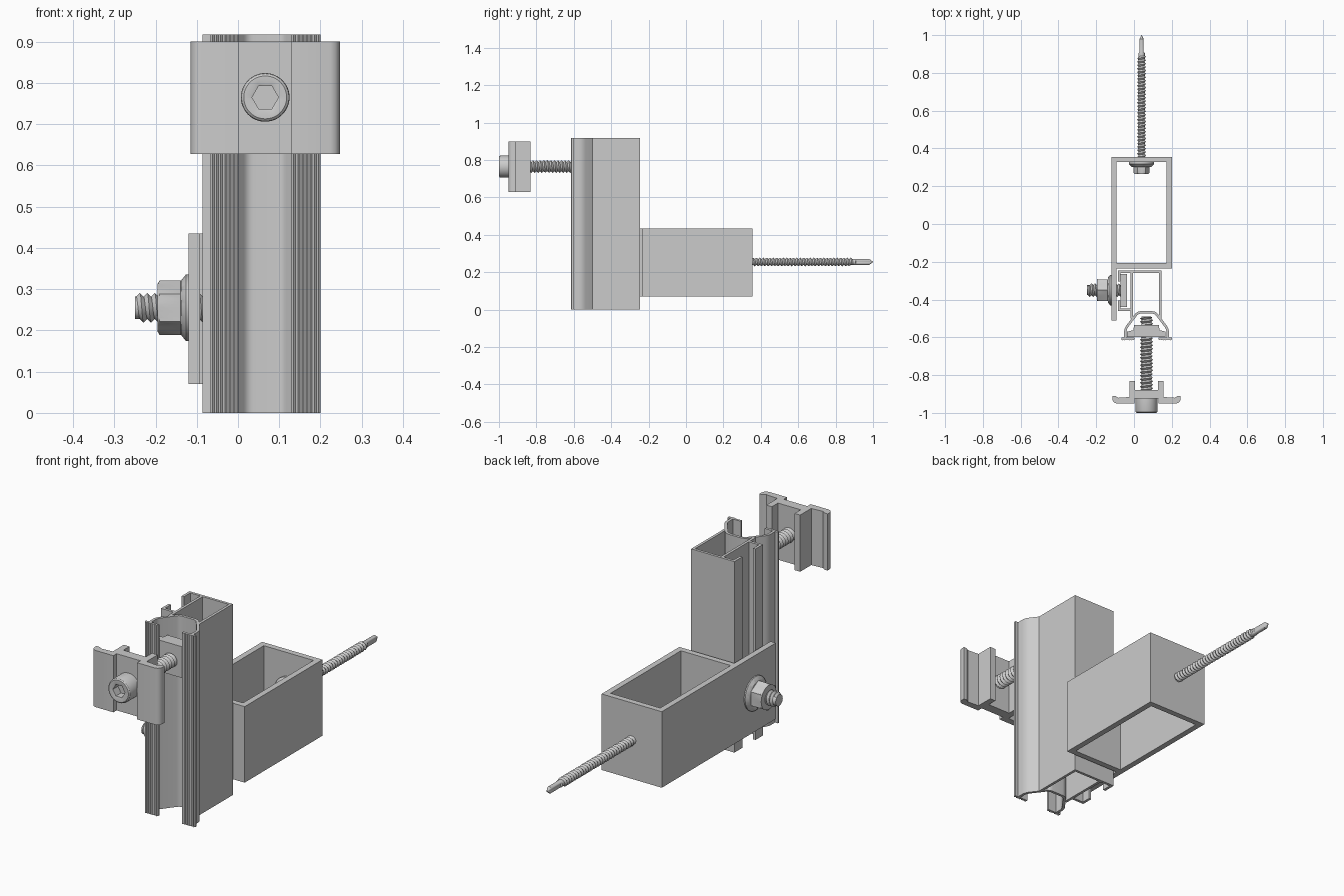
import bpy, bmesh
from math import pi, cos, sin, radians
from mathutils import Vector as V

if "Cube" in bpy.data.objects:
    bpy.data.objects.remove(bpy.data.objects["Cube"])

CX = 0.066          # centre line of rail and clamp
ZB = 0.255          # height of bracket fasteners


def finish(name, bm):
    bmesh.ops.recalc_face_normals(bm, faces=bm.faces[:])
    me = bpy.data.meshes.new(name)
    bm.to_mesh(me)
    bm.free()
    me.shade_smooth()
    me.set_sharp_from_angle(angle=radians(30))
    ob = bpy.data.objects.new(name, me)
    bpy.context.collection.objects.link(ob)
    return ob


def prism(name, polys, z0, z1):
    """Extrude xy outlines from z0 to z1."""
    bm = bmesh.new()
    for poly in polys:
        lo = [bm.verts.new((x, y, z0)) for x, y in poly]
        hi = [bm.verts.new((x, y, z1)) for x, y in poly]
        bm.faces.new(lo)
        bm.faces.new(hi)
        for i in range(len(lo)):
            bm.faces.new((lo[i - 1], lo[i], hi[i], hi[i - 1]))
    return finish(name, bm)


def strip(path, t):
    """Outline of a mitred sheet of thickness t along a path."""
    p = [V(q) for q in path]
    left, right = [], []
    for i, q in enumerate(p):
        a = (q - p[i - 1]).normalized() if i else (p[1] - q).normalized()
        b = (p[i + 1] - q).normalized() if i < len(p) - 1 else a
        na, nb = V((-a.y, a.x)), V((-b.y, b.x))
        m = (na + nb).normalized()
        m *= t / 2 / m.dot(na)
        left.append(q + m)
        right.append(q - m)
    return left + right[::-1]


def fillet(path, d):
    """Replace inner corners with small curves."""
    p = [V(q) for q in path]
    out = [p[0]]
    for a, q, b in zip(p, p[1:], p[2:]):
        s, e = q + (a - q).normalized() * d, q + (b - q).normalized() * d
        for k in range(6):
            f = k / 5
            out.append(s * (1 - f) ** 2 + q * 2 * f * (1 - f) + e * f * f)
    return out + [p[-1]]


def shape_scale(shape, a):
    if shape == 'hex':
        return cos(pi / 6) / cos(a % (pi / 3) - pi / 6)
    if shape == 'flute':
        return 1 - 0.4 * abs(sin(a)) ** 4
    return 1


def turned(name, rings, origin, axis, u, n=48):
    """Loft rings of (radius, distance along axis, shape)."""
    o, w, u = V(origin), V(axis), V(u)
    v = w.cross(u)
    bm = bmesh.new()
    prev = None
    for r, h, shape in rings:
        ring = []
        for i in range(n):
            a = 2 * pi * i / n
            k = r * shape_scale(shape, a)
            ring.append(bm.verts.new(o + w * h + u * k * cos(a) + v * k * sin(a)))
        if prev:
            for i in range(n):
                bm.faces.new((prev[i - 1], prev[i], ring[i], ring[i - 1]))
        else:
            bm.faces.new(ring)
        prev = ring
    bm.faces.new(prev)
    return finish(name, bm)


def thread(name, origin, axis, u, length, r, root, pitch, n=24):
    """Helical ridge around a plain core."""
    turned(name + "_core", [(root, 0, ''), (root, length, '')], origin, axis, u, n)
    o, w, u = V(origin), V(axis), V(u)
    v = w.cross(u)
    bm = bmesh.new()
    crest, valley = [], []
    for i in range(int((length / pitch - 0.5) * n)):
        a, h = 2 * pi * i / n, pitch * i / n
        d = u * cos(a) + v * sin(a)
        crest.append(bm.verts.new(o + w * h + d * r))
        valley.append(bm.verts.new(o + w * (h + pitch / 2) + d * root))
    for i in range(len(crest) - 1):
        bm.faces.new((crest[i], crest[i + 1], valley[i + 1], valley[i]))
        if i + n + 1 < len(crest):
            bm.faces.new((valley[i], valley[i + 1], crest[i + n + 1], crest[i + n]))
    finish(name, bm)


X, Z = (1, 0, 0), (0, 0, 1)

# Wall bracket: rectangular tube with one wall running on as a tab
prism("bracket", [strip([(-.106, -.51), (-.106, .341), (.186, .341),
                         (.186, -.221), (-.106, -.221)], .028)], .07, .435)

# Rail: box, side channel and flared front channel
t = .013
parts = [
    strip([(-.079, -.305), (-.079, -.252), (.138, -.252), (.138, -.505)], t),
    strip([(-.013, -.252), (-.013, -.5)], t),
    strip([(-.079, -.405), (-.079, -.455), (-.013, -.455)], t),
    strip(fillet([(-.046, -.603), (-.046, -.555), (.02, -.468), (.112, -.468),
                  (.178, -.555), (.178, -.603)], .018), t),
]
# Serrated front flanges
for x0 in (-.067, .13):
    teeth = [(x0 + .07 * k / 14, -.616 if k % 2 else -.611) for k in range(15)]
    parts.append(teeth + [(x0 + .07, -.601), (x0, -.601)])
prism("rail", parts, 0, .917)

# Sliding nut inside the front channel
half = [(0, -.535), (.065, -.535), (.07, -.562), (.102, -.57), (.102, -.598), (0, -.598)]


def mirrored(half):
    return [(CX + x, y) for x, y in half] + [(CX - x, y) for x, y in half[-2:0:-1]]


prism("channel_nut", [mirrored(half)], .69, .84)

# Clamp with two wings and a recessed centre
wing = [(0, -.878), (.06, -.878), (.06, -.832), (.09, -.832), (.09, -.916),
        (.15, -.92), (.165, -.91), (.181, -.91), (.181, -.925), (.178, -.937),
        (.17, -.946), (.158, -.95), (.063, -.95), (.063, -.925), (0, -.925)]
mid = [(CX + x, y) for x, y in wing] + [(CX - x, y) for x, y in wing[-2:0:-1]]
prism("clamp", [mid], .628, .9)

# Clamp bolt with hex socket head
turned("clamp_bolt_head", [(.059, 0, ''), (.059, .066, ''), (.057, .072, ''),
                           (.052, .076, ''), (.035, .076, ''), (.032, .074, 'hex'),
                           (.032, .035, 'hex')], (CX, -.924, .765), (0, -1, 0), X)
thread("clamp_bolt", (CX, -.49, .765), (0, -1, 0), X, .44, .034, .025, .019)

# Side bolt with hammer head, and flanged hex nut
thread("side_bolt", (-.04, -.35, ZB), (-1, 0, 0), Z, .21, .036, .027, .018)
prism("side_bolt_head", [[(-.071, -.44), (-.036, -.44), (-.036, -.265), (-.071, -.265)]],
      ZB - .035, ZB + .035)
turned("flange_nut", [(.081, 0, ''), (.081, .006, ''), (.066, .018, ''),
                      (.066, .019, 'hex'), (.066, .07, 'hex'), (.058, .075, '')],
       (-.12, -.35, ZB), (-1, 0, 0), Z)

# Self-drilling screw: washer, hex head, thread and fluted tip
S = (.04, .327, ZB)
turned("screw_washer_head", [(.067, 0, ''), (.067, .01, ''), (.052, .024, ''),
                             (.043, .025, 'hex'), (.043, .056, 'hex'), (.037, .061, '')],
       S, (0, -1, 0), X)
thread("screw_thread", S, (0, 1, 0), X, .57, .023, .016, .018)
turned("screw_drill_tip", [(.017, 0, ''), (.017, .015, ''), (.016, .02, 'flute'),
                           (.016, .09, 'flute'), (.001, .11, '')],
       (.04, .89, ZB), (0, 1, 0), Z, 24)
